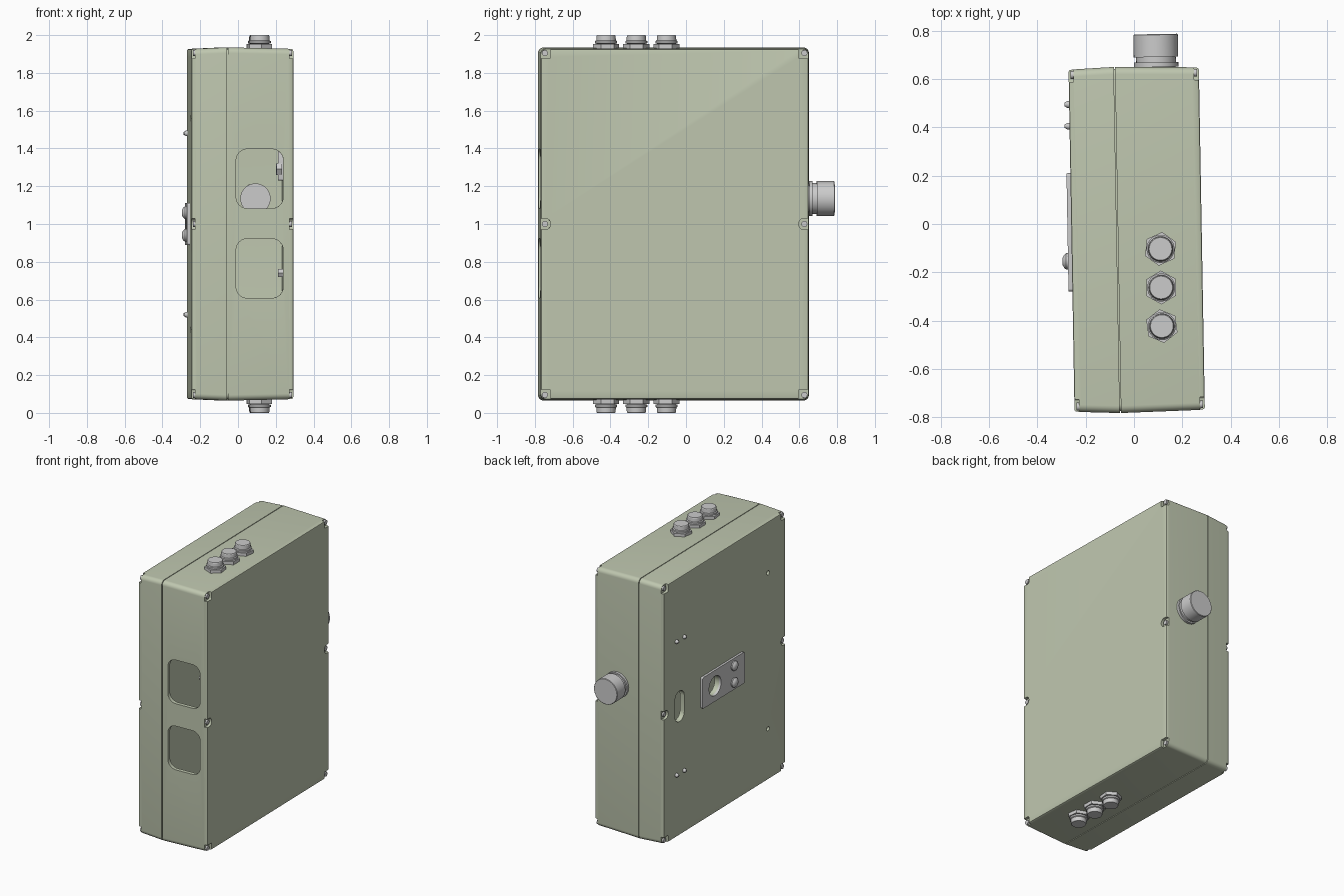
import bpy, bmesh, math
from mathutils import Matrix

if "Cube" in bpy.data.objects:
    bpy.data.objects.remove(bpy.data.objects["Cube"])

CY, CZ, HY, HZ = -0.065, 1.0, 0.717, 0.935   # enclosure centre and half sizes
green = bpy.data.materials.new("pale_green")
green.diffuse_color = (0.52, 0.57, 0.43, 1)
green.use_nodes = True
green.node_tree.nodes["Principled BSDF"].inputs["Base Color"].default_value = green.diffuse_color


def circle(u, v, r, n=32, turn=0.0):
    return [(u + r * math.cos(turn + 2 * math.pi * i / n),
             v + r * math.sin(turn + 2 * math.pi * i / n)) for i in range(n)]


def rrect(u, v, hu, hv, r, n=6):
    pts = []
    for k, (su, sv) in enumerate([(1, 1), (-1, 1), (-1, -1), (1, -1)]):
        for i in range(n + 1):
            a = math.pi / 2 * (k + i / n)
            pts.append((u + su * (hu - r) + r * math.cos(a),
                        v + sv * (hv - r) + r * math.sin(a)))
    return pts


def loft(name, axis, sections, mat=None, closed=False):
    """Skin outlines given as (position on axis, 2D points)."""
    place = {'x': lambda p, u, v: (p, u, v),
             'y': lambda p, u, v: (u, p, v),
             'z': lambda p, u, v: (u, v, p)}[axis]
    bm = bmesh.new()
    rings = [[bm.verts.new(place(p, u, v)) for u, v in pts] for p, pts in sections]
    pairs = list(zip(rings, rings[1:]))
    if closed:
        pairs.append((rings[-1], rings[0]))
    else:
        bm.faces.new(rings[0])
        bm.faces.new(rings[-1])
    for a, b in pairs:
        n = len(a)
        for i in range(n):
            bm.faces.new((a[i], a[(i + 1) % n], b[(i + 1) % n], b[i]))
    bmesh.ops.recalc_face_normals(bm, faces=bm.faces)
    me = bpy.data.meshes.new(name)
    bm.to_mesh(me)
    bm.free()
    ob = bpy.data.objects.new(name, me)
    bpy.context.collection.objects.link(ob)
    if mat:
        me.materials.append(mat)
    return ob


def cut(target, axis, p0, p1, pts):
    c = loft("cutter", axis, [(p0, pts), (p1, pts)])
    c.hide_render = True
    m = target.modifiers.new("cut", 'BOOLEAN')
    m.operation, m.solver, m.object = 'DIFFERENCE', 'EXACT', c
    bpy.context.view_layer.objects.active = target
    bpy.ops.object.modifier_apply(modifier=m.name)
    bpy.data.objects.remove(c)


def outline(inset, r=0.03):
    return rrect(CY, CZ, HY - inset, HZ - inset, r)


# Hollow enclosure halves, slightly drafted toward the outer faces
def cup(name, seam, face, sign):
    return loft(name, 'x', [
        (seam, outline(0)), (face - sign * 0.03, outline(0.007)),
        (face - sign * 0.008, outline(0.009)), (face - sign * 0.002, outline(0.012)),
        (face, outline(0.018)),
        (face - sign * 0.035, outline(0.035, 0.02)), (seam, outline(0.025, 0.02))][::1], green)


def cup_shell(name, seam, face, sign):
    ob = cup(name, seam, face, sign)
    bm = bmesh.new()
    bm.from_mesh(ob.data)
    bm.verts.ensure_lookup_table()
    n = len(bm.verts) // 7
    ring = lambda k: set(bm.verts[k * n:(k + 1) * n])
    # replace end caps and the face/inner bridge with rim, outer face and inner floor
    r4, r5, r0, r6 = ring(4), ring(5), ring(0), ring(6)
    dead = [f for f in bm.faces if len(f.verts) == n
            or (set(f.verts) & r4 and set(f.verts) & r5)]
    bmesh.ops.delete(bm, geom=dead, context='FACES_ONLY')
    v = list(bm.verts)
    bm.faces.new(v[4 * n:5 * n])
    bm.faces.new(v[5 * n:6 * n])
    for i in range(n):
        j = (i + 1) % n
        bm.faces.new((v[i], v[j], v[6 * n + j], v[6 * n + i]))
    bmesh.ops.recalc_face_normals(bm, faces=bm.faces)
    bm.to_mesh(ob.data)
    bm.free()
    return ob


lid = cup_shell("enclosure_front_half", -0.0675, 0.28, 1)
base = cup_shell("enclosure_rear_half", -0.0725, -0.26, -1)
loft("seam_gasket", 'x', [(-0.09, outline(0.008)), (-0.05, outline(0.008)),
                          (-0.05, outline(0.03, 0.02)), (-0.09, outline(0.03, 0.02))],
     green, closed=True)

# Screw pockets at the corners and mid sides of both large faces
for half, face, s, tag in ((lid, 0.28, 1, "front"), (base, -0.26, -1, "rear")):
    floor = face - s * 0.02
    for sy in (-1, 1):
        for sz in (-1, 0, 1):
            y, z = CY + sy * (HY - 0.03), CZ + sz * (HZ - 0.03)
            if sz:
                pts = rrect(y + sy * 0.012, z + sz * 0.012, 0.042, 0.042, 0.008, 3)
            else:
                pts = rrect(y + sy * 0.02, z, 0.05, 0.03, 0.028)
            cut(half, 'x', floor, face + s * 0.05, pts)
            loft(tag + "_cover_screw", 'x', [(floor - s * 0.005, circle(y, z, 0.016, 16)),
                                             (floor + s * 0.012, circle(y, z, 0.016, 16))])

# Two rounded windows in the side wall
for z in (1.24, 0.765):
    cut(lid, 'y', -0.85, -0.70, rrect(0.101, z, 0.125, 0.157, 0.06))

# Slot and mounting holes in the rear face
cut(base, 'x', -0.3, -0.2, rrect(0.46, 1.0, 0.055, 0.11, 0.054))
cut(base, 'x', -0.3, -0.2, circle(0.07, 1.0, 0.07))
for z in (1.56, 0.44):
    cut(base, 'x', -0.3, -0.2, circle(-0.57, z, 0.016, 16))

# Small studs on the rear face
for z in (1.48, 0.52):
    for y in (0.41, 0.50):
        loft("rear_stud", 'x', [(-0.25, circle(y, z, 0.014, 16)), (-0.268, circle(y, z, 0.014, 16)),
                                (-0.28, circle(y, z, 0.007, 16))])

# Rear bracket plate with hole and two domed screws
plate = loft("bracket_plate", 'x', [(-0.258, rrect(-0.03, 1.0, 0.245, 0.112, 0.012)),
                                    (-0.276, rrect(-0.03, 1.0, 0.245, 0.112, 0.012))])
cut(plate, 'x', -0.3, -0.2, circle(0.07, 1.0, 0.07))
for z in (0.94, 1.06):
    loft("bracket_screw", 'x', [(p, circle(-0.15, z, r, 24)) for p, r in
                                ((-0.265, 0.034), (-0.284, 0.034), (-0.293, 0.026),
                                 (-0.299, 0.014))])

# Cable glands, three on top and three underneath
for s in (1, -1):
    for i, y in enumerate((-0.105, -0.265, -0.425)):
        turn = math.pi / 2 + 0.12 * (i - 1)
        Z = lambda h: CZ + s * h
        loft("gland_nut", 'z', [(Z(0.925), circle(0.108, y, 0.070, 6, turn)),
                                (Z(0.953), circle(0.108, y, 0.070, 6, turn))])
        loft("gland_cap", 'z', [(Z(h), circle(0.108, y, r, 32)) for h, r in
                                ((0.90, 0.046), (0.953, 0.046), (0.957, 0.058),
                                 (0.968, 0.058), (0.972, 0.052), (0.996, 0.050),
                                 (1.0, 0.047))])

# Large round connector on the far side wall
loft("round_connector", 'y', [(p, circle(0.103, 1.135, r, 48)) for p, r in
                              ((0.60, 0.080), (0.65, 0.080), (0.65, 0.092), (0.668, 0.092),
                               (0.668, 0.082), (0.69, 0.082), (0.69, 0.092), (0.782, 0.092),
                               (0.785, 0.089))])

# Small hardware visible inside the windows
loft("inner_catch", 'x', [(0.20, rrect(-0.70, 1.31, 0.012, 0.08, 0.01, 3)),
                          (0.25, rrect(-0.70, 1.31, 0.012, 0.08, 0.01, 3))])
loft("inner_bolt", 'x', [(0.19, circle(-0.70, 1.29, 0.036, 6)), (0.22, circle(-0.70, 1.29, 0.036, 6))])
loft("inner_nut", 'x', [(0.20, circle(-0.70, 0.74, 0.024, 6)), (0.25, circle(-0.70, 0.74, 0.024, 6))])

# Whole unit is turned one degree about the vertical; keep edges crisp
for ob in bpy.context.scene.objects:
    ob.data.transform(Matrix.Rotation(math.radians(1), 4, 'Z'))
    ob.select_set(True)
bpy.context.view_layer.objects.active = lid
bpy.ops.object.shade_smooth_by_angle(angle=math.radians(30))
